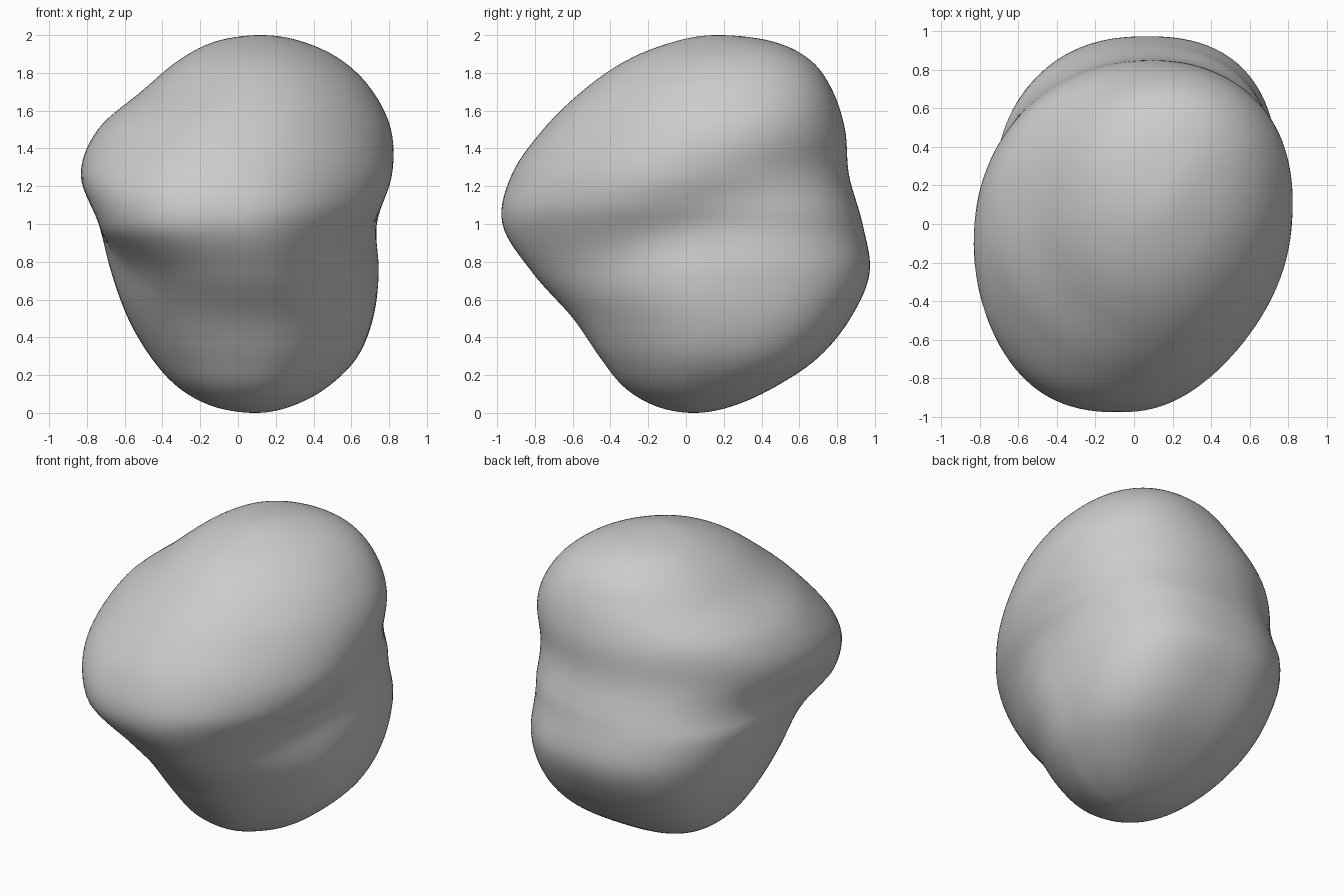
import bpy, bmesh, math

if "Cube" in bpy.data.objects:
    bpy.data.objects.remove(bpy.data.objects["Cube"])

# Silhouette extents at 13 heights, z = 1 - cos(t), t in 15 degree steps
RIGHT = [.09, .28, .47, .63, .715, .745, .735, .815, .81, .71, .55, .34, .12]
LEFT = [.09, -.13, -.315, -.46, -.582, -.67, -.738, -.832, -.742, -.505, -.315, -.12, .12]
FRONT = [.04, -.155, -.325, -.455, -.598, -.812, -.972, -.924, -.757, -.545, -.315, -.06, .17]
BACK = [.04, .24, .465, .70, .87, .972, .935, .863, .842, .775, .66, .46, .17]
RINGS, SIDES = 84, 112


def sample(tab, other, s):
    """Catmull-Rom lookup; past a pole the curve continues into the opposite side."""
    i = min(int(s), 11)
    f = s - i
    a = tab[i - 1] if i > 0 else other[1]
    d = tab[i + 2] if i < 11 else other[11]
    b, c = tab[i], tab[i + 1]
    return b + .5 * f * (c - a + f * (2*a - 5*b + 4*c - d + f * (3*(b - c) + d - a)))


def fit(values, lo, hi):
    """Stretch values to span exactly lo..hi."""
    v0, v1 = min(values), max(values)
    return [lo + (v - v0) / (v1 - v0) * (hi - lo) for v in values]


def bell(z, mid, width):
    return math.exp(-((z - mid) / width) ** 2)


def ring(s):
    t = math.radians(15 * s)
    z = 1 - math.cos(t)
    x0, x1 = sample(LEFT, RIGHT, s), sample(RIGHT, LEFT, s)
    y0, y1 = sample(FRONT, BACK, s), sample(BACK, FRONT, s)
    upper = 1 / (1 + math.exp(-(z - .95) / .16))
    lower = 1 - upper
    skew = .005 + .04 * upper
    # fullness of the back right, back left, front left and front right corners
    gains = (.06 * lower, .035 * lower,
             .05 * bell(z, 1.0, .25) - .05 * bell(z, 1.55, .28),
             -.025 * upper - .07 * lower)
    xs, ys = [], []
    for k in range(SIDES):
        a = 2 * math.pi * k / SIDES
        c, n = math.cos(a), math.sin(a)
        r = (abs(c)**2.15 + abs(n)**2.15) ** (-1 / 2.15)
        r *= 1 + gains[4 * k // SIDES] * math.sin(2 * a) ** 2
        # soft tilted groove between the upper and lower lobes, deepest at the sides
        x = (x0 + x1) / 2 + c * (x1 - x0) / 2
        y = (y0 + y1) / 2 + n * (y1 - y0) / 2
        r *= 1 - .085 * (1 - .75*n*n) * bell(z, .98 + .40 * y + .04 * x, .25)
        xs.append(r * (c * (1 + .06 * n) + skew * n))
        ys.append(r * (n + skew * c))
    return [(x, y, z) for x, y in zip(fit(xs, x0, x1), fit(ys, y0, y1))]


# Two-lobed smooth boulder, lofted ring by ring
bm = bmesh.new()
loops = [[bm.verts.new(p) for p in ring(12 * i / RINGS)] for i in range(1, RINGS)]
bottom = bm.verts.new((RIGHT[0], FRONT[0], 0))
top = bm.verts.new((RIGHT[-1], FRONT[-1], 2))
for k in range(SIDES):
    j = (k + 1) % SIDES
    bm.faces.new((bottom, loops[0][j], loops[0][k]))
    bm.faces.new((top, loops[-1][k], loops[-1][j]))
    for lo, hi in zip(loops, loops[1:]):
        bm.faces.new((lo[k], lo[j], hi[j], hi[k]))
for face in bm.faces:
    face.smooth = True
bmesh.ops.recalc_face_normals(bm, faces=bm.faces)
mesh = bpy.data.meshes.new("boulder")
bm.to_mesh(mesh)
bm.free()
boulder = bpy.data.objects.new("boulder", mesh)
bpy.context.collection.objects.link(boulder)
